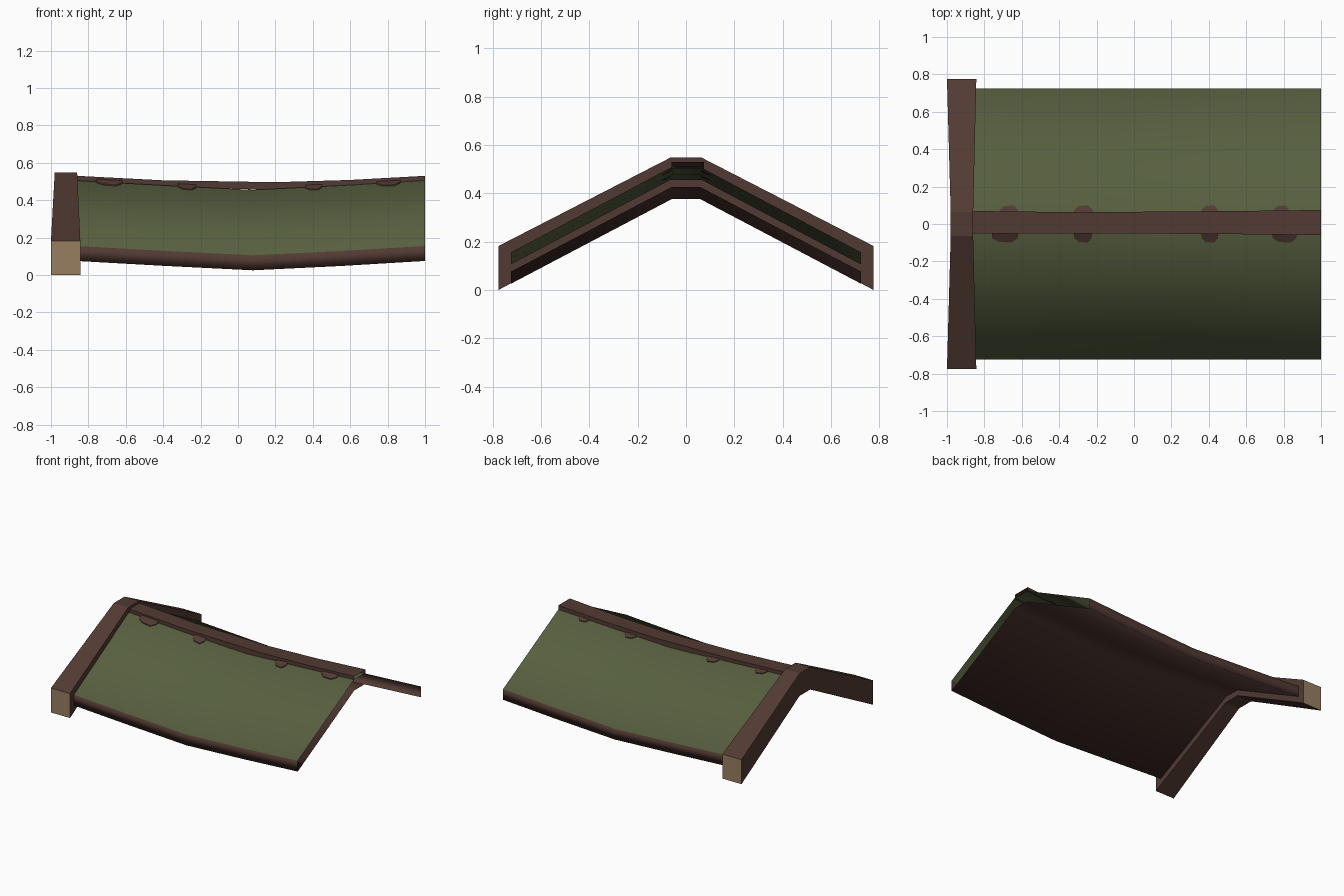
import bpy, bmesh

if "Cube" in bpy.data.objects:
    bpy.data.objects.remove(bpy.data.objects["Cube"])


def material(name, rgb):
    m = bpy.data.materials.new(name)
    m.diffuse_color = (*rgb, 1)
    m.use_nodes = True
    m.node_tree.nodes["Principled BSDF"].inputs["Base Color"].default_value = m.diffuse_color
    return m


GREEN = material("moss green", (0.095, 0.115, 0.05))
BROWN = material("dark brown wood", (0.085, 0.042, 0.033))
TAN = material("cut end tan", (0.31, 0.21, 0.115))


def make(name, bm, mats, smooth=False):
    me = bpy.data.meshes.new(name)
    for f in bm.faces:
        f.smooth = smooth
    bm.to_mesh(me)
    bm.free()
    for m in mats:
        me.materials.append(m)
    ob = bpy.data.objects.new(name, me)
    bpy.context.collection.objects.link(ob)
    return ob


def loft(rings, closed=True, seg_mats=None, cap_mat=None):
    """Skin a list of point rings; optional caps and material per ring segment."""
    bm = bmesh.new()
    vs = [[bm.verts.new(p) for p in r] for r in rings]
    n = len(rings[0])
    for a, b in zip(vs, vs[1:]):
        for j in range(n if closed else n - 1):
            k = (j + 1) % n
            f = bm.faces.new((a[j], b[j], b[k], a[k]))
            f.material_index = seg_mats[j] if seg_mats else 0
    if cap_mat is not None:
        for r in (vs[0], vs[-1]):
            bm.faces.new(r).material_index = cap_mat
        bmesh.ops.recalc_face_normals(bm, faces=bm.faces)
    return bm


def lerp(table, x):
    for (x0, v0), (x1, v1) in zip(table, table[1:]):
        if x <= x1:
            return v0 + (v1 - v0) * (x - x0) / (x1 - x0)
    return table[-1][1]


# Sag of the roof along its length
SAG = [(-0.9, 0.002), (-0.4, -0.026), (0.08, -0.05), (0.55, -0.027), (1.0, 0)]

# Roof: hollow sagging shell, open at the right end, green on top
section = [(-0.725, 0.155), (-0.065, 0.505), (0.065, 0.505), (0.725, 0.155),
           (0.725, 0.075), (0.06, 0.425), (-0.06, 0.425), (-0.725, 0.075)]
rings = [[(x, y, z + s) for y, z in section] for x, s in SAG]
make("roof_shell", loft(rings, seg_mats=[0, 0, 0, 1, 1, 1, 1, 1]),
     [GREEN, BROWN], smooth=True)

# Gable beam: bent bar with tan cut ends
rings = []
for y, x0, x1, zt, zb in [(-0.775, -1, -0.843, 0.182, 0.0),
                          (-0.063, -0.98, -0.86, 0.548, 0.38),
                          (0.063, -0.98, -0.86, 0.548, 0.38),
                          (0.775, -1, -0.843, 0.182, 0.0)]:
    rings.append([(x0, y, zb), (x1, y, zb), (x1, y, zt), (x0, y, zt)])
make("gable_beam", loft(rings, cap_mat=1), [BROWN, TAN])

# Ridge cap: open channel over the ridge, slightly crooked
rings = []
for x, y0, y1, zt in [(-0.9, -0.05, 0.07, 0.532), (-0.4, -0.052, 0.064, 0.506),
                      (0.2, -0.052, 0.066, 0.496), (0.6, -0.055, 0.07, 0.508),
                      (1.0, -0.06, 0.075, 0.53)]:
    zb = 0.498 + lerp(SAG, x)
    rings.append([(x, y0, zb), (x, y0, zt), (x, y1, zt), (x, y1, zb)])
make("ridge_cap", loft(rings, closed=False), [BROWN])

# Ridge patches: thin plates poking out below the cap on both slopes
PATCHES = {-1: [(-0.76, -0.62), (-0.32, -0.225), (0.36, 0.45), (0.74, 0.87)],
           1: [(-0.72, -0.62), (-0.32, -0.22), (0.36, 0.45), (0.745, 0.83)]}
for side, spans in PATCHES.items():
    for i, (a, b) in enumerate(spans):
        w = b - a
        outline = [(a, 0.05), (a, 0.075), (a + 0.25 * w, 0.095), (a + 0.75 * w, 0.1),
                   (b, 0.075), (b, 0.05)]
        low, top = [], []
        for x, y in outline:
            z = 0.505 - 0.53 * (y - 0.065) + lerp(SAG, x)
            low.append((x, side * y, z - 0.002))
            top.append((x, side * y, z + 0.006))
        name = "ridge_patch_%s_%d" % ("front" if side < 0 else "back", i + 1)
        make(name, loft([low, top], cap_mat=0), [BROWN])
